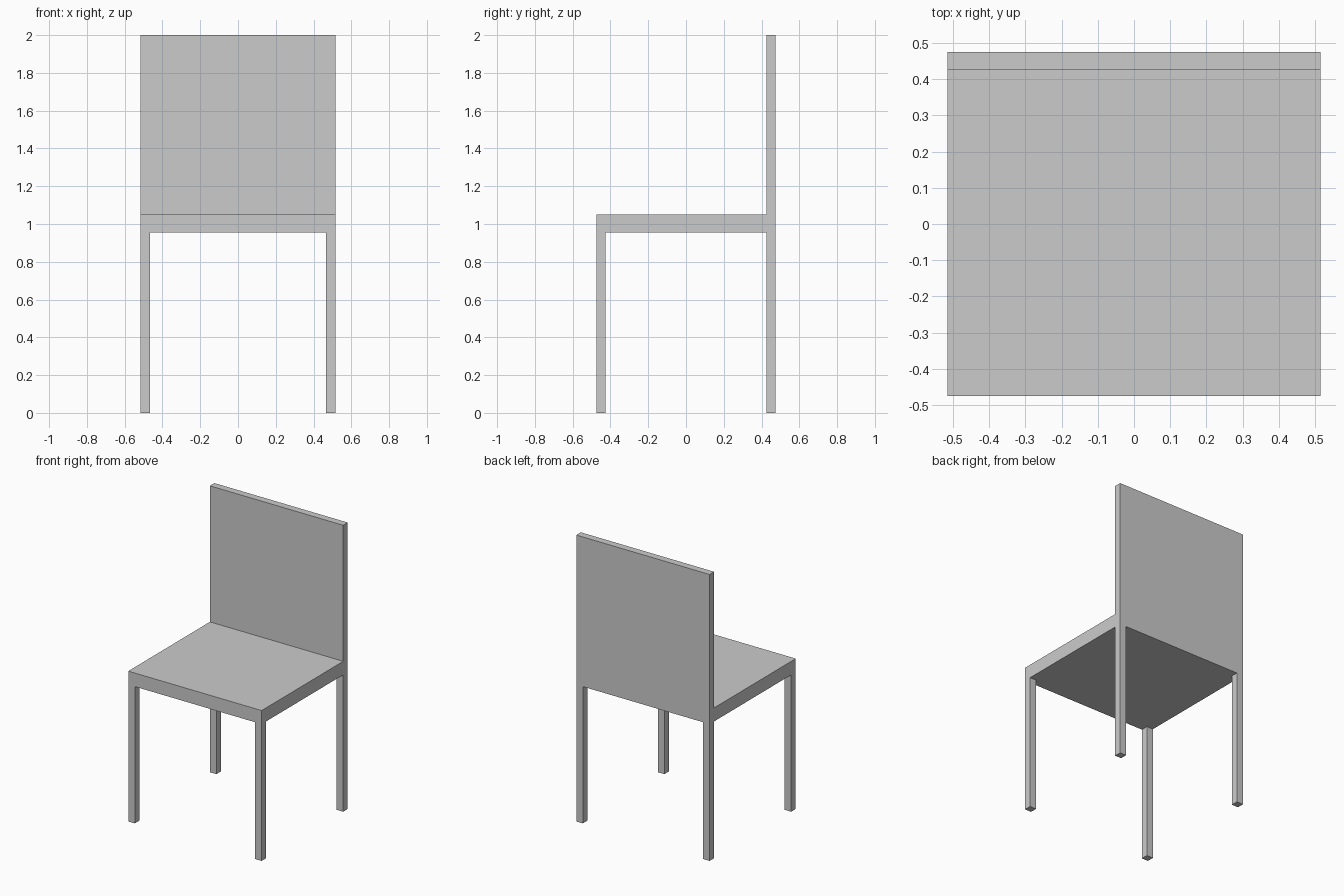
import bpy

if "Cube" in bpy.data.objects:
    bpy.data.objects.remove(bpy.data.objects["Cube"])

HALF_X, HALF_Y = 0.515, 0.475      # overall footprint
LEG = 0.05                         # leg and backrest thickness
SEAT_BOTTOM, SEAT_TOP, TOP = 0.955, 1.05, 2.0


def box(name, low, high):
    """Flat-shaded box between two opposite corners."""
    centre = [(a + b) / 2 for a, b in zip(low, high)]
    bpy.ops.mesh.primitive_cube_add(size=1, location=centre)
    obj = bpy.context.object
    obj.name = name
    obj.scale = [b - a for a, b in zip(low, high)]
    bpy.ops.object.transform_apply(location=False, rotation=False, scale=True)
    return obj


# Seat slab, butting against the front of the backrest
box("seat", (-HALF_X, -HALF_Y, SEAT_BOTTOM), (HALF_X, HALF_Y - LEG, SEAT_TOP))

# Backrest panel, running down to the underside of the seat
box("backrest", (-HALF_X, HALF_Y - LEG, SEAT_BOTTOM), (HALF_X, HALF_Y, TOP))

# Four square legs flush with the corners
for side, x in (("left", -HALF_X), ("right", HALF_X - LEG)):
    for end, y in (("front", -HALF_Y), ("back", HALF_Y - LEG)):
        box(f"{end}_{side}_leg", (x, y, 0), (x + LEG, y + LEG, SEAT_BOTTOM))
